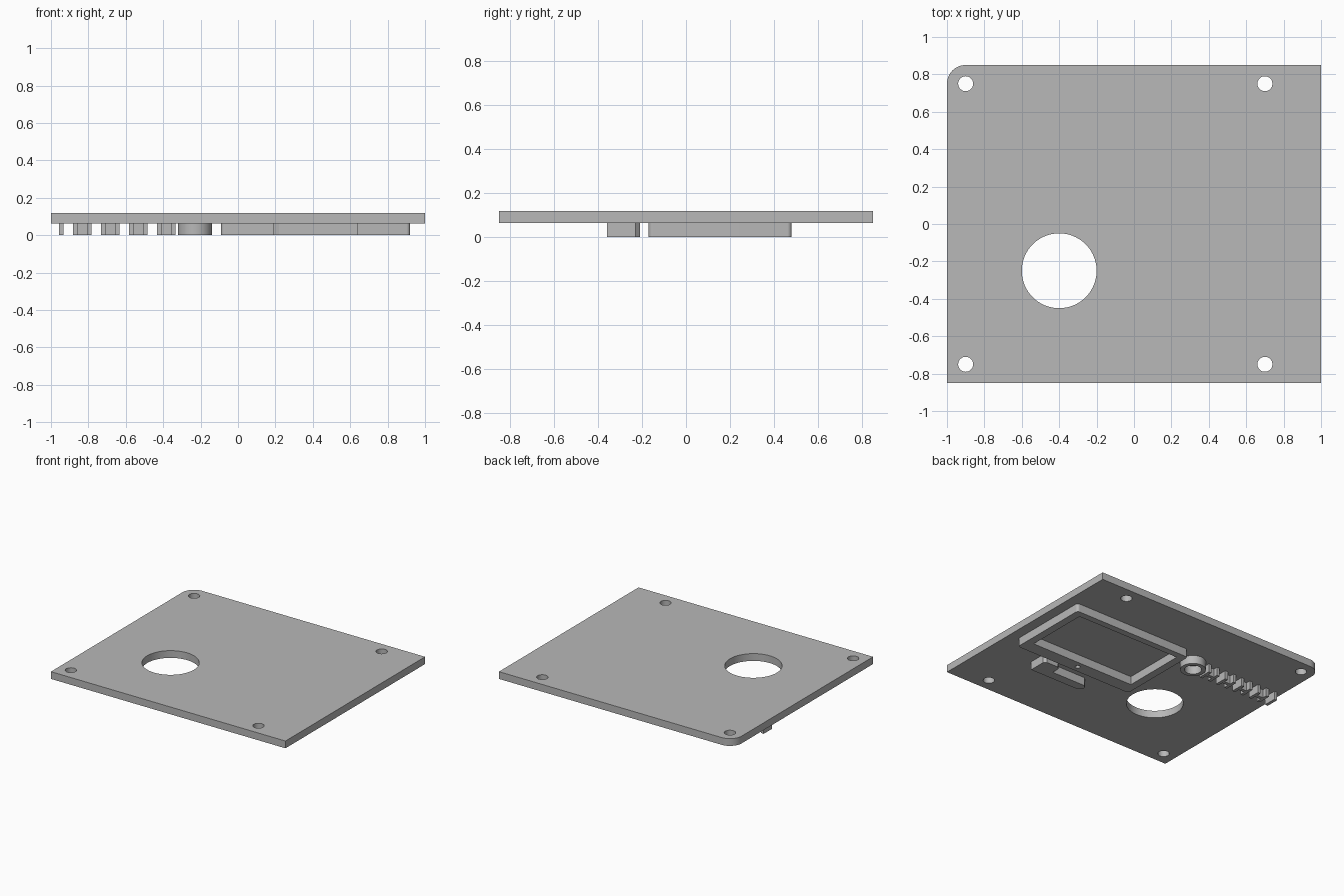
import bpy
import math

if "Cube" in bpy.data.objects:
    bpy.data.objects.remove(bpy.data.objects["Cube"], do_unlink=True)

RELIEF = 0.064   # depth of the raised shapes on the underside
TOP = 0.12

grey = bpy.data.materials.new("plain grey")
grey.use_nodes = True
colour = (0.48, 0.48, 0.48, 1)
grey.diffuse_color = colour
grey.node_tree.nodes["Principled BSDF"].inputs["Base Color"].default_value = colour


def circle(x, y, r, n=48):
    return [(x + r * math.cos(math.tau * i / n), y + r * math.sin(math.tau * i / n))
            for i in range(n)]


def rectangle(x0, x1, y0, y1, radii=(0, 0, 0, 0)):
    """Outline with a radius for each corner, counter-clockwise from low x, low y."""
    corners = [(x0, y0, 1, 1), (x1, y0, -1, 1), (x1, y1, -1, -1), (x0, y1, 1, -1)]
    points = []
    for k, ((x, y, sx, sy), r) in enumerate(zip(corners, radii)):
        if not r:
            points.append((x, y))
            continue
        for i in range(13):
            a = math.pi + math.pi / 2 * (k + i / 12)
            points.append((x + sx * r + r * math.cos(a), y + sy * r + r * math.sin(a)))
    return points


def slab(name, loops, z0, z1):
    """Solid from filled outlines; inner loops become holes."""
    curve = bpy.data.curves.new(name, 'CURVE')
    curve.dimensions = '2D'
    curve.fill_mode = 'BOTH'
    curve.extrude = (z1 - z0) / 2
    for loop in loops:
        spline = curve.splines.new('POLY')
        spline.points.add(len(loop) - 1)
        for point, (x, y) in zip(spline.points, loop):
            point.co = (x, y, 0, 1)
        spline.use_cyclic_u = True
    obj = bpy.data.objects.new(name, curve)
    obj.location.z = (z0 + z1) / 2
    bpy.context.collection.objects.link(obj)
    bpy.ops.object.select_all(action='DESELECT')
    obj.select_set(True)
    bpy.context.view_layer.objects.active = obj
    bpy.ops.object.convert(target='MESH')
    obj = bpy.context.view_layer.objects.active
    obj.data.materials.clear()
    obj.data.materials.append(grey)
    bpy.ops.object.mode_set(mode='EDIT')
    bpy.ops.mesh.select_all(action='SELECT')
    bpy.ops.mesh.remove_doubles(threshold=0.0001)
    bpy.ops.mesh.normals_make_consistent(inside=False)
    bpy.ops.object.mode_set(mode='OBJECT')
    bpy.ops.object.shade_smooth_by_angle(angle=math.radians(30))
    return obj


# Plate with one rounded corner, four screw holes and a large opening
holes = [circle(x, y, 0.04) for x in (-0.9, 0.7) for y in (-0.75, 0.75)]
slab("plate", [rectangle(-1, 1, -0.85, 0.85, (0, 0, 0, 0.1)),
               circle(-0.4, -0.25, 0.2, 96)] + holes, RELIEF, TOP)

# Raised frame with a wide lower border and a small round hole
slab("screen_frame", [rectangle(-0.09, 0.92, -0.17, 0.48, (0.02,) * 4),
                      rectangle(-0.03, 0.86, -0.07, 0.43),
                      circle(0.415, -0.12, 0.018, 24)], 0, RELIEF)

# Stepped bar beside the frame
slab("stepped_bar", [[(0.22, -0.36), (0.64, -0.36), (0.64, -0.23), (0.62, -0.21),
                      (0.52, -0.21), (0.5, -0.23), (0.5, -0.29), (0.21, -0.29),
                      (0.19, -0.31), (0.19, -0.34)]], 0, RELIEF)

# Raised ring
slab("relief_ring", [circle(-0.23, 0.37, 0.09), circle(-0.23, 0.37, 0.06)], 0, RELIEF)

# Row of small ribs, with cross pieces joining alternate pairs
for i in range(9):
    x = -0.345 - i * 0.075
    slab("relief_rib", [rectangle(x - 0.012, x + 0.012, 0.32, 0.42)], 0, RELIEF)
    if i % 2 == 0 and i < 8:
        slab("relief_bridge", [rectangle(x - 0.063, x - 0.012, 0.36, 0.385)], 0, RELIEF)
